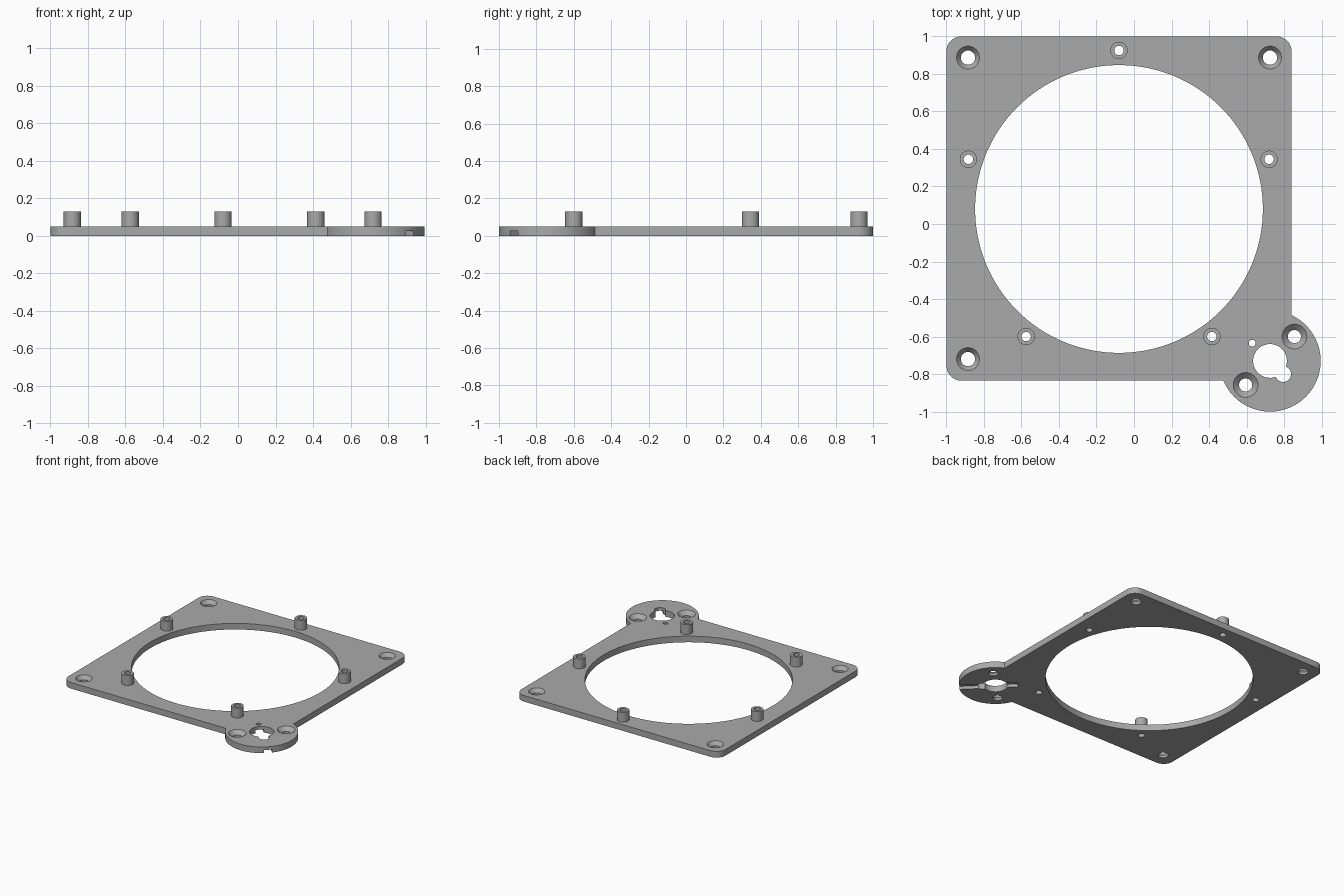
import bpy, bmesh, math
from mathutils import Matrix, Vector

if "Cube" in bpy.data.objects:
    bpy.data.objects.remove(bpy.data.objects["Cube"])

THICK, POST_TOP = 0.05, 0.13
HUB = Vector((0.725, -0.73, 0))

grey = bpy.data.materials.new("plain grey")
grey.use_nodes = True
GREY = (0.4, 0.4, 0.4, 1)
grey.diffuse_color = GREY
grey.node_tree.nodes["Principled BSDF"].inputs["Base Color"].default_value = GREY


def finish(name, bm):
    bmesh.ops.recalc_face_normals(bm, faces=bm.faces)
    mesh = bpy.data.meshes.new(name)
    bm.to_mesh(mesh)
    bm.free()
    mesh.materials.append(grey)
    ob = bpy.data.objects.new(name, mesh)
    bpy.context.scene.collection.objects.link(ob)
    return ob


def lathe(name, x, y, profile, sides=48):
    """Closed solid from (radius, height) rings, capped at both ends."""
    bm = bmesh.new()
    rings = [[bm.verts.new((x + r * math.cos(a), y + r * math.sin(a), z))
              for a in (2 * math.pi * i / sides for i in range(sides))]
             for r, z in profile]
    for a, b in zip(rings, rings[1:]):
        for i in range(sides):
            j = (i + 1) % sides
            bm.faces.new((a[i], a[j], b[j], b[i]))
    bm.faces.new(rings[0])
    bm.faces.new(rings[-1])
    return finish(name, bm)


def box(name, center, size, angle=0):
    bm = bmesh.new()
    bmesh.ops.create_cube(bm, size=1, matrix=Matrix.Translation(center)
                          @ Matrix.Rotation(angle, 4, 'Z')
                          @ Matrix.Diagonal((*size, 1)))
    return finish(name, bm)


def combine(target, tool, operation):
    mod = target.modifiers.new("combine", 'BOOLEAN')
    mod.operation, mod.object, mod.solver = operation, tool, 'EXACT'
    bpy.context.view_layer.objects.active = target
    bpy.ops.object.modifier_apply(modifier=mod.name)
    bpy.data.objects.remove(tool)


def cut(x, y, r):
    combine(plate, lathe("cutter", x, y, [(r, -0.05), (r, 0.1)]), 'DIFFERENCE')


def countersink(x, y, top_r, hole_r):
    profile = [(hole_r, -0.05), (hole_r, 0.02), (top_r, THICK), (top_r, 0.1)]
    combine(plate, lathe("cutter", x, y, profile), 'DIFFERENCE')


# Square plate with rounded corners
bm = bmesh.new()
r = 0.08
outline = []
for k, (cx, cy) in enumerate([(0.84 - r, 1 - r), (-1 + r, 1 - r),
                              (-1 + r, -0.835 + r), (0.84 - r, -0.835 + r)]):
    for i in range(13):
        a = math.pi / 2 * (k + i / 12)
        outline.append(bm.verts.new((cx + r * math.cos(a), cy + r * math.sin(a), 0)))
face = bm.faces.new(outline)
top = bmesh.ops.extrude_face_region(bm, geom=[face])["geom"]
bmesh.ops.translate(bm, vec=(0, 0, THICK),
                    verts=[v for v in top if isinstance(v, bmesh.types.BMVert)])
plate = finish("mounting_plate", bm)

# Round lug on the front left corner
combine(plate, lathe("lug", HUB.x, HUB.y, [(0.27, 0), (0.27, THICK)], 96), 'UNION')

# Large central opening
combine(plate, lathe("cutter", -0.08, 0.08, [(0.767, -0.05), (0.767, 0.1)], 128),
        'DIFFERENCE')

# Countersunk screw holes in the corners and the lug
for x, y in [(-0.885, 0.887), (0.725, 0.887), (-0.885, -0.72)]:
    countersink(x, y, 0.061, 0.038)
for x, y in [(0.855, -0.6), (0.595, -0.858)]:
    countersink(x, y, 0.066, 0.035)

# Lug opening, its side lobe and the pin hole
cut(HUB.x, HUB.y, 0.09)
cut(0.795, -0.8, 0.042)
cut(0.63, -0.635, 0.018)

# Underside channel running diagonally across the lug
outward = Vector((1, -1, 0)).normalized()
start, end = -0.165, 0.35
combine(plate, box("cutter", HUB + outward * (start + end) / 2,
                   (end - start, 0.062, 0.05), -math.pi / 4), 'DIFFERENCE')

# Hollow standoff posts around the opening
posts = [(-0.08, 0.925), (-0.883, 0.345), (0.72, 0.345), (-0.575, -0.6), (0.415, -0.6)]
parts = [plate]
for i, (x, y) in enumerate(posts, 1):
    cut(x, y, 0.025)
    post = lathe(f"standoff_post_{i}", x, y, [(0.046, THICK), (0.046, POST_TOP)])
    combine(post, lathe("cutter", x, y, [(0.025, 0), (0.025, 0.2)]), 'DIFFERENCE')
    parts.append(post)

# Smooth round walls, crisp edges
for ob in parts:
    bpy.ops.object.select_all(action='DESELECT')
    ob.select_set(True)
    bpy.context.view_layer.objects.active = ob
    bpy.ops.object.shade_smooth_by_angle(angle=math.radians(30))
